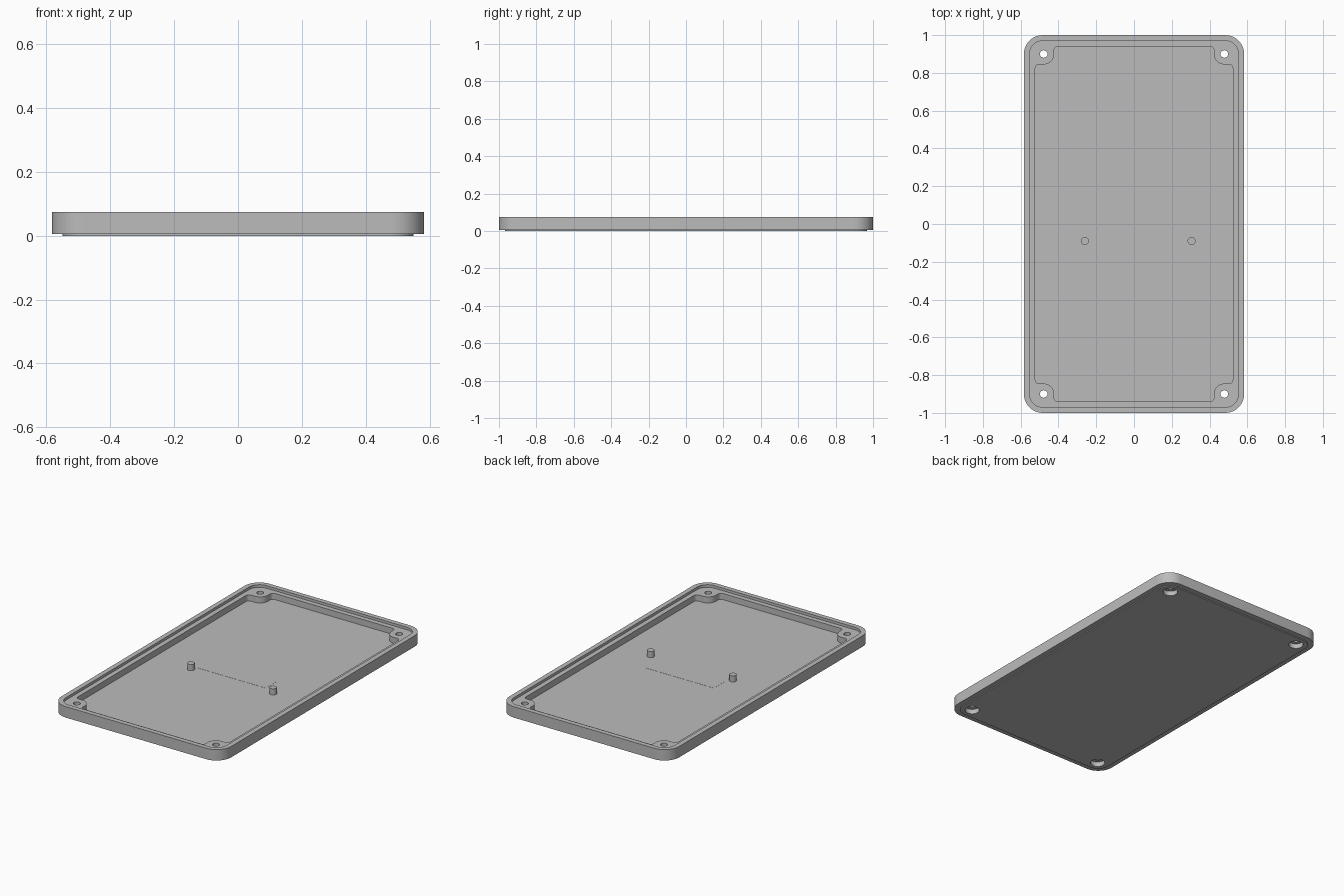
import bpy, bmesh
from math import cos, sin, radians

if "Cube" in bpy.data.objects:
    bpy.data.objects.remove(bpy.data.objects["Cube"])

grey = bpy.data.materials.new("plastic_grey")
grey.use_nodes = True
grey.diffuse_color = (0.5, 0.5, 0.5, 1)
grey.node_tree.nodes["Principled BSDF"].inputs["Base Color"].default_value = (0.5, 0.5, 0.5, 1)

HX, HY = 0.478, 0.9      # screw hole position
RIM, LEDGE, FLOOR, UNDER = 0.074, 0.058, 0.02, 0.006


def arc(cx, cy, r, a0, a1, steps=10):
    return [(cx + r * cos(radians(a0 + (a1 - a0) * i / steps)),
             cy + r * sin(radians(a0 + (a1 - a0) * i / steps))) for i in range(steps + 1)]


def four_way(quadrant):
    """Mirror the outline of the +x +y quadrant into a closed loop."""
    back = quadrant[::-1]
    return (quadrant + [(-x, y) for x, y in back]
            + [(-x, -y) for x, y in quadrant] + [(x, -y) for x, y in back])


def rounded_rect(hx, hy, r):
    return four_way(arc(hx - r, hy - r, r, 0, 90))


def circle(x, y, r):
    return arc(x, y, r, 0, 360, 32)[:-1]


def prism(name, outline, z0, z1):
    bm = bmesh.new()
    low = [bm.verts.new((x, y, z0)) for x, y in outline]
    high = [bm.verts.new((x, y, z1)) for x, y in outline]
    bm.faces.new(low[::-1])
    bm.faces.new(high)
    for i in range(len(low)):
        j = (i + 1) % len(low)
        bm.faces.new((low[i], low[j], high[j], high[i]))
    mesh = bpy.data.meshes.new(name)
    bm.to_mesh(mesh)
    bm.free()
    mesh.materials.append(grey)
    obj = bpy.data.objects.new(name, mesh)
    bpy.context.collection.objects.link(obj)
    return obj


def cut(obj, cutters):
    for c in cutters:
        mod = obj.modifiers.new(c.name, 'BOOLEAN')
        mod.operation, mod.solver, mod.object = 'DIFFERENCE', 'EXACT', c
    graph = bpy.context.evaluated_depsgraph_get()
    baked = bpy.data.meshes.new_from_object(obj.evaluated_get(graph))
    obj.modifiers.clear()
    obj.data = baked


# Tray body and the slightly raised panel underneath
tray = prism("tray_body", rounded_rect(0.583, 1.0, 0.1), UNDER, RIM)
panel = prism("bottom_panel", rounded_rect(0.55, 0.967, 0.07), 0, UNDER + 0.004)

# Cavity outline that steps around a rounded boss in each corner
corner = (arc(0.503, 0.825, 0.02, 0, 90, 6) + arc(HX, HY, 0.055, 270, 180)
          + arc(0.403, 0.92, 0.02, 0, 90, 6))
recess = prism("rim_recess_cutter", rounded_rect(0.553, 0.97, 0.07), LEDGE, 0.1)
cavity = prism("cavity_cutter", four_way(corner), FLOOR, 0.09)

# Screw holes with counterbores from below
holes = []
for sx in (-1, 1):
    for sy in (-1, 1):
        holes.append(prism("screw_hole_cutter", circle(sx * HX, sy * HY, 0.02), -0.05, 0.12))
        holes.append(prism("counterbore_cutter", circle(sx * HX, sy * HY, 0.042), -0.04, 0.03))

cut(tray, [recess, cavity] + holes)
cut(panel, holes)
for c in [recess, cavity] + holes:
    bpy.data.objects.remove(c)

# Two locating posts and a barely raised label pad on the floor
posts = [prism("right_post", circle(-0.26, -0.09, 0.021), FLOOR - 0.005, LEDGE),
         prism("left_post", circle(0.305, -0.09, 0.021), FLOOR - 0.005, LEDGE)]
pad = prism("label_pad", [(-0.232, -0.057), (0.232, -0.057), (0.232, 0.057), (-0.232, 0.057)],
            FLOOR - 0.005, FLOOR + 0.0008)

# Smooth the rounded walls, keep edges crisp
bpy.ops.object.select_all(action='DESELECT')
for obj in [tray, panel] + posts:
    obj.select_set(True)
bpy.context.view_layer.objects.active = tray
bpy.ops.object.shade_smooth_by_angle(angle=radians(30))
